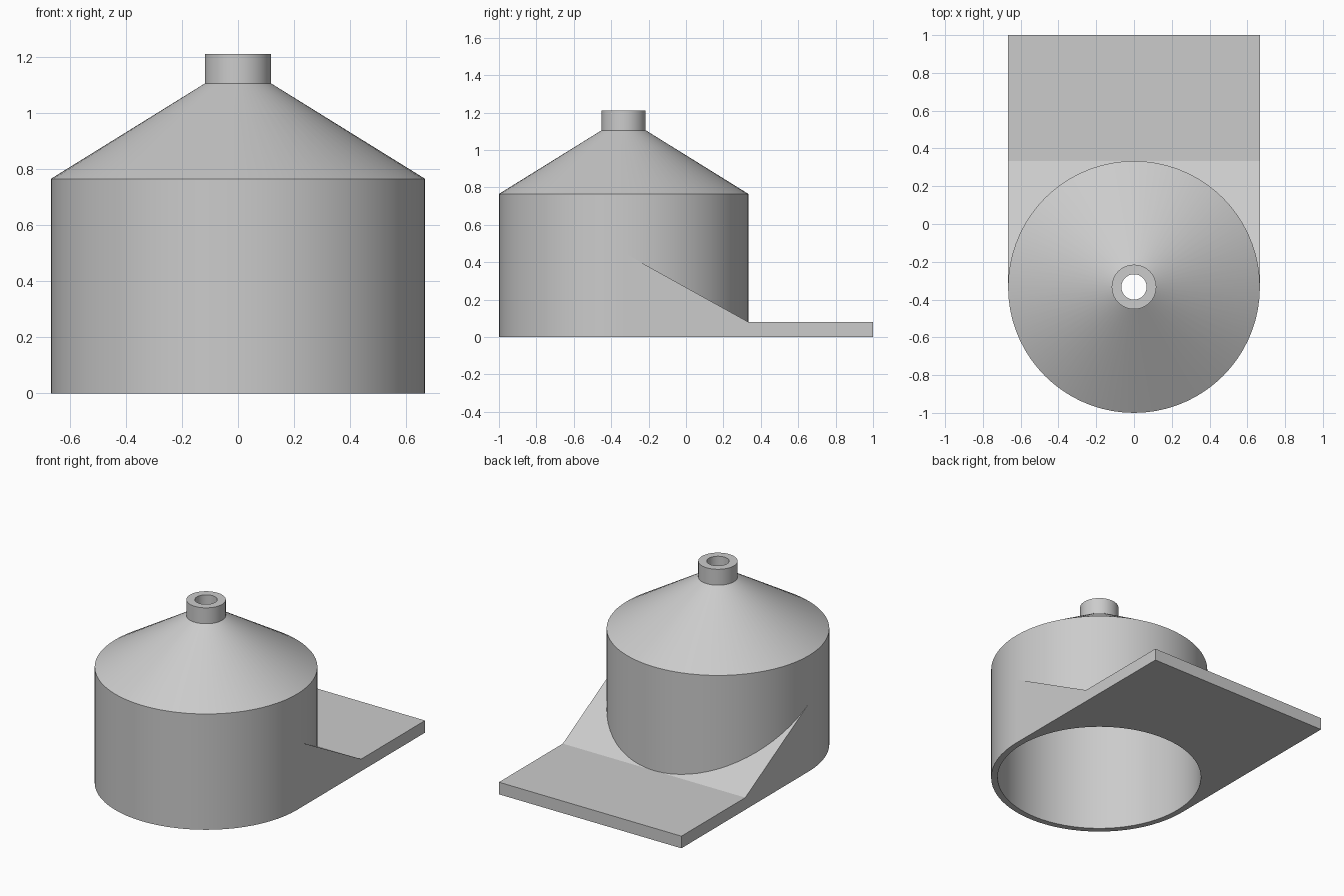
import bpy
import bmesh
from math import radians
from mathutils import Matrix, Vector

cube = bpy.data.objects.get("Cube")
if cube:
    bpy.data.objects.remove(cube, do_unlink=True)

RADIUS = 2 / 3
CENTRE_Y = -1 / 3
SEGMENTS = 72

grey = bpy.data.materials.new("light grey")
grey.use_nodes = True
colour = (0.6, 0.6, 0.6, 1)
grey.diffuse_color = colour
grey.node_tree.nodes["Principled BSDF"].inputs["Base Color"].default_value = colour


def add_object(name, bm):
    bmesh.ops.recalc_face_normals(bm, faces=bm.faces)
    mesh = bpy.data.meshes.new(name)
    bm.to_mesh(mesh)
    bm.free()
    mesh.materials.append(grey)
    obj = bpy.data.objects.new(name, mesh)
    bpy.context.collection.objects.link(obj)
    return obj


def shade_smooth(obj):
    bpy.ops.object.select_all(action="DESELECT")
    obj.select_set(True)
    bpy.context.view_layer.objects.active = obj
    bpy.ops.object.shade_smooth_by_angle(angle=radians(25))


# Hollow funnel body: closed wall profile (radius, height) turned about its axis
profile = [
    (RADIUS, 0), (RADIUS, 0.765), (0.118, 1.105), (0.118, 1.21),
    (0.067, 1.21), (0.067, 1.105), (0.627, 0.765), (0.627, 0),
]
bm = bmesh.new()
verts = [bm.verts.new((r, CENTRE_Y, z)) for r, z in profile]
edges = [bm.edges.new((verts[i - 1], verts[i])) for i in range(len(verts))]
bmesh.ops.spin(bm, geom=verts + edges, cent=(0, CENTRE_Y, 0), axis=(0, 0, 1),
               angle=radians(360), steps=SEGMENTS, use_duplicate=False)
bmesh.ops.remove_doubles(bm, verts=bm.verts, dist=0.0005)
shade_smooth(add_object("funnel_body", bm))

# Base plate with ramp: side profile (y, z) extruded across the width
side = [(CENTRE_Y, 0), (1, 0), (1, 0.08), (-CENTRE_Y, 0.08), (CENTRE_Y, 0.45)]
bm = bmesh.new()
face = bm.faces.new([bm.verts.new((-RADIUS, y, z)) for y, z in side])
new = bmesh.ops.extrude_face_region(bm, geom=[face])["geom"]
bmesh.ops.translate(bm, vec=Vector((2 * RADIUS, 0, 0)),
                    verts=[v for v in new if isinstance(v, bmesh.types.BMVert)])
plate = add_object("base_plate_with_ramp", bm)

# Bore through the plate, ending hidden inside the body wall
bm = bmesh.new()
bmesh.ops.create_cone(bm, cap_ends=True, segments=SEGMENTS, radius1=0.647,
                      radius2=0.647, depth=2,
                      matrix=Matrix.Translation((0, CENTRE_Y, 0)))
cutter = add_object("bore_cutter", bm)
cutter.hide_render = True
cutter.hide_viewport = True
bore = plate.modifiers.new("bore", "BOOLEAN")
bore.operation = "DIFFERENCE"
bore.solver = "EXACT"
bore.object = cutter
